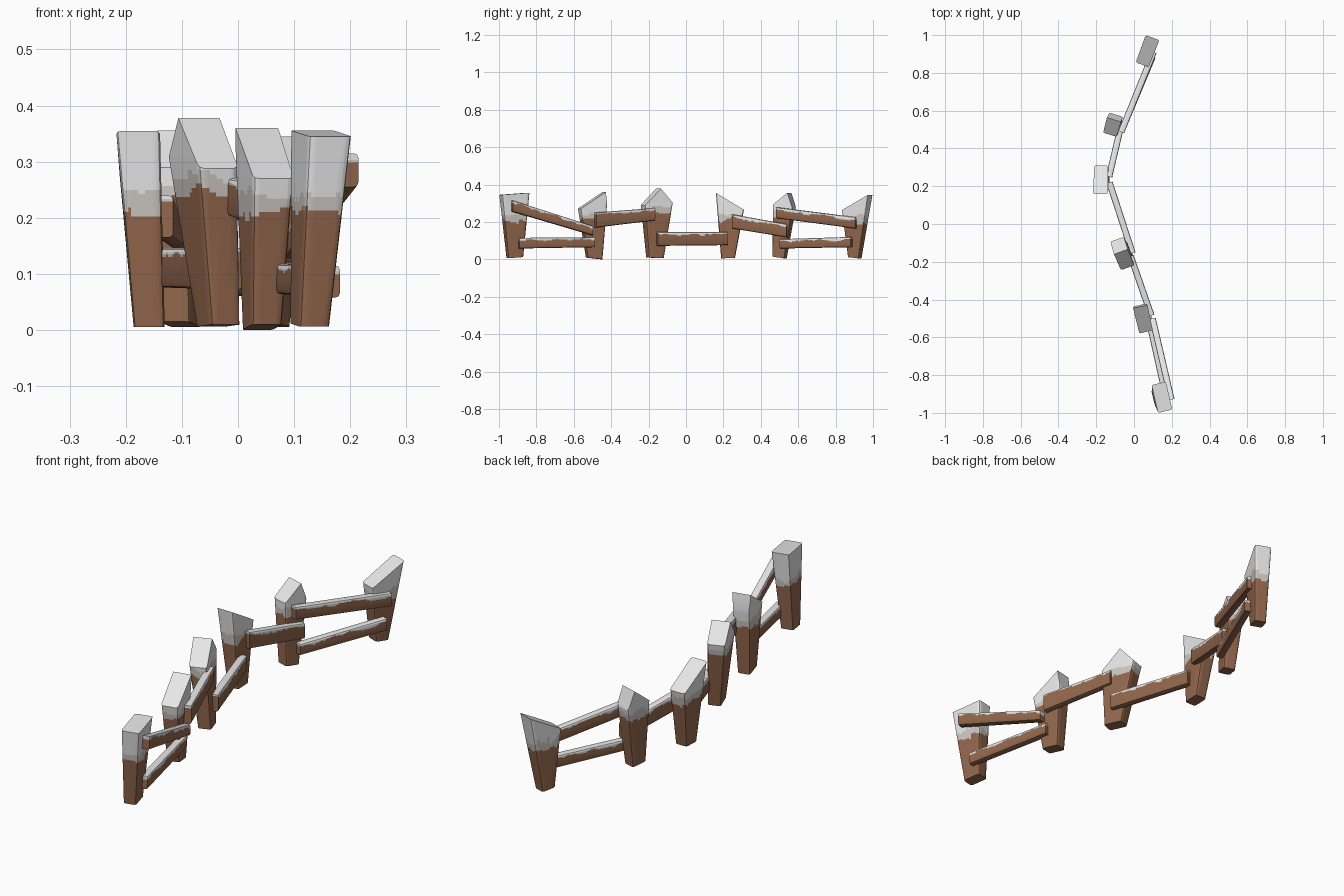
import bpy, bmesh, math
from mathutils import Vector, noise

if "Cube" in bpy.data.objects:
    bpy.data.objects.remove(bpy.data.objects["Cube"])


def material(name, rgb):
    m = bpy.data.materials.new(name)
    m.diffuse_color = (*rgb, 1)
    m.use_nodes = True
    m.node_tree.nodes["Principled BSDF"].inputs["Base Color"].default_value = m.diffuse_color
    return m


MATS = [material("brown wood", (0.29, 0.135, 0.073)),
        material("thin frost", (0.60, 0.57, 0.54)),
        material("snow white", (0.82, 0.82, 0.82))]


def slice_mesh(bm, origin, normal, offsets):
    """Cut the mesh by parallel planes so colours can follow a ragged line."""
    for o in offsets:
        bmesh.ops.bisect_plane(bm, geom=bm.verts[:] + bm.edges[:] + bm.faces[:],
                               dist=1e-5, plane_co=origin + normal * o,
                               plane_no=normal)


def steps(a, b, d):
    return [a + d * i for i in range(int(round((b - a) / d)) + 1)]


def finish(bm, name):
    bmesh.ops.recalc_face_normals(bm, faces=bm.faces)
    for f in bm.faces:
        f.smooth = True
    me = bpy.data.meshes.new(name)
    bm.to_mesh(me)
    bm.free()
    for m in MATS:
        me.materials.append(m)
    me.set_sharp_from_angle(angle=math.radians(35))
    ob = bpy.data.objects.new(name, me)
    bpy.context.collection.objects.link(ob)


def ragged(p, scale):
    return noise.noise(p * scale) + 0.5 * noise.noise(p * scale * 2.7)


def prism(side_a, side_b):
    """Solid between two matching outlines."""
    bm = bmesh.new()
    va = [bm.verts.new(p) for p in side_a]
    vb = [bm.verts.new(p) for p in side_b]
    bm.faces.new(va)
    bm.faces.new(vb[::-1])
    n = len(va)
    for i in range(n):
        j = (i + 1) % n
        bm.faces.new((va[i], vb[i], vb[j], va[j]))
    return bm, va, vb


def post(name, x_low, x_top, angle, outline, line, t_low=0.055, t_top=0.078):
    a = math.radians(angle)
    n = Vector((math.cos(a), math.sin(a), 0))
    d = Vector((-math.sin(a), math.cos(a), 0))
    ys = [p[0] for p in outline]
    yc, ext = (min(ys) + max(ys)) / 2, max(ys) - min(ys)
    k = (ext - t_top * abs(math.sin(a))) / (ext * math.cos(a))

    def side(s):
        pts = []
        for y, z in outline:
            f = min(z / 0.34, 1)
            c = Vector((x_low + (x_top - x_low) * f, yc, z))
            t = t_low + (t_top - t_low) * f
            pts.append(c + n * s * t / 2 + d * (y - yc) * k)
        return pts

    bm, va, vb = prism(side(-1), side(1))
    # soften the upright corners (outline starts bottom left, bottom right)
    upright = [bm.edges.get((v[i], v[j])) for v in (va, vb) for i, j in ((1, 2), (0, -1))]
    bmesh.ops.bevel(bm, geom=upright, offset=0.009, segments=2, profile=0.5,
                    affect='EDGES')
    o = Vector((x_top, yc, 0))
    slice_mesh(bm, o, Vector((0, 0, 1)), steps(line - 0.04, line + 0.08, 0.008))
    slice_mesh(bm, o, d, steps(-0.09, 0.09, 0.012))
    slice_mesh(bm, o, n, steps(-0.05, 0.05, 0.0125))
    for f in bm.faces:
        p = f.calc_center_median()
        h = p.z - line - 0.022 * ragged(p, 22)
        f.material_index = 0 if h < 0 else (1 if h < 0.032 else 2)
    finish(bm, name)


def rail(name, a, b, width=0.034):
    """Ends given as x, y, bottom z, top z."""
    run = Vector((b[0] - a[0], b[1] - a[1], 0)).normalized()
    n = Vector((run.y, -run.x, 0)) * width / 2

    def end(e):
        lo, hi = Vector((e[0], e[1], e[2])), Vector((e[0], e[1], e[3]))
        return [lo - n, lo + n, hi + n, hi - n]

    bm, va, vb = prism(end(a), end(b))
    bmesh.ops.bevel(bm, geom=[bm.edges.get((va[i], vb[i])) for i in range(4)],
                    offset=0.008, segments=2, profile=0.5, affect='EDGES')
    start = Vector((a[0], a[1], a[3]))
    along = (Vector((b[0], b[1], b[3])) - start).normalized()
    up = n.cross(along).normalized()
    if up.z < 0:
        up = -up
    length = math.dist(a[:2], b[:2])
    slice_mesh(bm, start, run, steps(0.012, length, 0.012))
    slice_mesh(bm, start, up, [-0.006, -0.011, -0.016, -0.021, -0.027])
    for f in bm.faces:
        p = f.calc_center_median()
        depth = (start - p).dot(up) - 0.009 - 0.013 * ragged(p, 16)
        f.material_index = 0
        if f.normal.z > 0.75 or depth < 0:
            f.material_index = 2
        elif depth < 0.004:
            f.material_index = 1
    finish(bm, name)


# fence posts: x at foot, x at top, turn, outline in y and z, snow line
POSTS = [
    (0.128, 0.148, 13, [(-0.96, 0.006), (-0.87, 0.012), (-0.835, 0.356), (-1.0, 0.345)], 0.205),
    (0.045, 0.048, 13, [(-0.535, 0.01), (-0.445, 0.0), (-0.42, 0.29), (-0.43, 0.36),
                        (-0.58, 0.27)], 0.21),
    (-0.038, -0.066, 20, [(-0.215, 0.01), (-0.12, 0.006), (-0.068, 0.30), (-0.145, 0.378),
                          (-0.245, 0.288)], 0.245),
    (-0.158, -0.178, 0, [(0.188, 0.005), (0.262, 0.008), (0.31, 0.265), (0.16, 0.355)], 0.21),
    (-0.095, -0.115, -17, [(0.457, 0.015), (0.535, 0.005), (0.59, 0.275), (0.558, 0.356),
                           (0.462, 0.29)], 0.225),
    (0.062, 0.072, -20, [(0.865, 0.012), (0.935, 0.005), (1.0, 0.345), (0.83, 0.262)], 0.195),
]
for i, p in enumerate(POSTS):
    post(f"fence_post_{i + 1}", *p)

# rails nailed to the +x side of the posts
RAILS = [
    ((0.198, -0.93, 0.255, 0.315), (0.098, -0.50, 0.128, 0.178)),
    ((0.165, -0.895, 0.058, 0.115), (0.075, -0.49, 0.065, 0.118)),
    ((0.092, -0.485, 0.17, 0.25), (-0.018, -0.17, 0.208, 0.274)),
    ((-0.008, -0.155, 0.072, 0.146), (-0.13, 0.22, 0.076, 0.146)),
    ((-0.132, 0.25, 0.165, 0.24), (-0.064, 0.54, 0.118, 0.188)),
    ((-0.068, 0.487, 0.22, 0.278), (0.104, 0.91, 0.165, 0.225)),
    ((-0.06, 0.507, 0.058, 0.108), (0.098, 0.885, 0.065, 0.12)),
]
for i, (a, b) in enumerate(RAILS):
    rail(f"fence_rail_{i + 1}", a, b)
